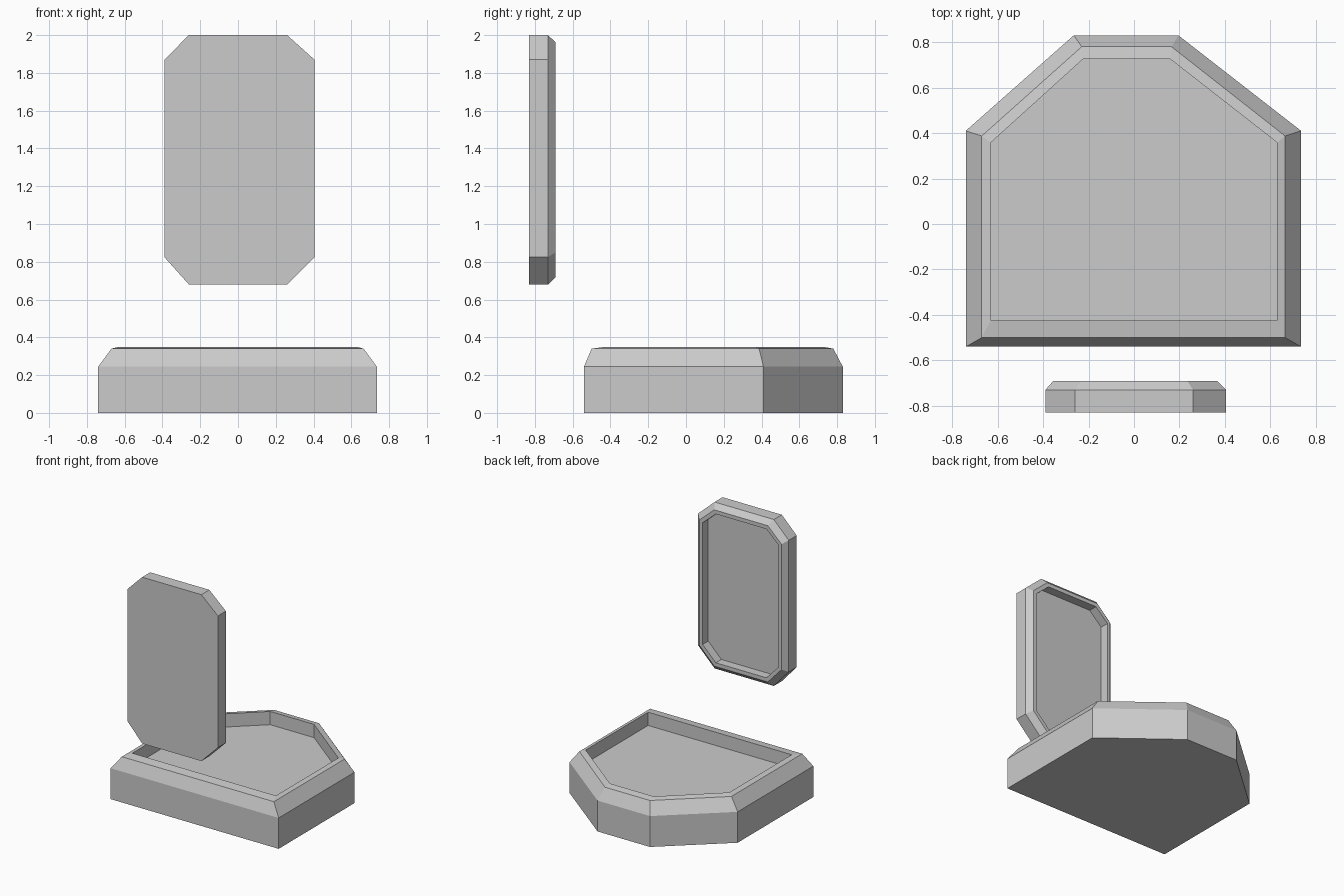
import bpy, bmesh

if "Cube" in bpy.data.objects:
    bpy.data.objects.remove(bpy.data.objects["Cube"])


def loft(name, rings):
    """Skin a stack of equal-sized closed rings and cap both ends."""
    bm = bmesh.new()
    loops = [[bm.verts.new(p) for p in ring] for ring in rings]
    n = len(loops[0])
    for a, b in zip(loops, loops[1:]):
        for i in range(n):
            j = (i + 1) % n
            bm.faces.new((a[i], a[j], b[j], b[i]))
    bm.faces.new(loops[0][::-1])
    bm.faces.new(loops[-1])
    bmesh.ops.recalc_face_normals(bm, faces=bm.faces)
    mesh = bpy.data.meshes.new(name)
    bm.to_mesh(mesh)
    bm.free()
    obj = bpy.data.objects.new(name, mesh)
    bpy.context.collection.objects.link(obj)
    return obj


def hexagon(left, right, front, side, back, back_left, back_right, z):
    """Seat outline: square front, two angled back corners."""
    return [(left, front, z), (right, front, z), (right, side, z),
            (back_right, back, z), (back_left, back, z), (left, side, z)]


def octagon(left, right, low, high, half_flat, low_side, high_side, y):
    """Backrest outline: rectangle with cut corners."""
    return [(-half_flat, y, low), (half_flat, y, low),
            (right, y, low_side), (right, y, high_side),
            (half_flat, y, high), (-half_flat, y, high),
            (left, y, high_side), (left, y, low_side)]


# Seat tray: straight sides, bevelled rim, sunken floor
seat_outer = (-0.74, 0.735, -0.54, 0.41, 0.83, -0.265, 0.195)
seat_rim = (-0.67, 0.665, -0.50, 0.387, 0.78, -0.23, 0.165)
seat_opening = (-0.63, 0.63, -0.425, 0.358, 0.725, -0.225, 0.16)
loft("seat", [hexagon(*seat_outer, 0), hexagon(*seat_outer, 0.245),
              hexagon(*seat_rim, 0.34), hexagon(*seat_opening, 0.35),
              hexagon(*seat_opening, 0.245)])

# Upright panel: flat front, bevelled rim and sunken face behind
panel_outer = (-0.39, 0.405, 0.68, 2.0, 0.26, 0.825, 1.87)
panel_rim = (-0.355, 0.365, 0.72, 1.96, 0.235, 0.85, 1.845)
panel_opening = (-0.33, 0.337, 0.75, 1.93, 0.222, 0.865, 1.83)
loft("upright_panel", [octagon(*panel_outer, -0.83), octagon(*panel_outer, -0.73),
                       octagon(*panel_rim, -0.69), octagon(*panel_opening, -0.69),
                       octagon(*panel_opening, -0.76)])
